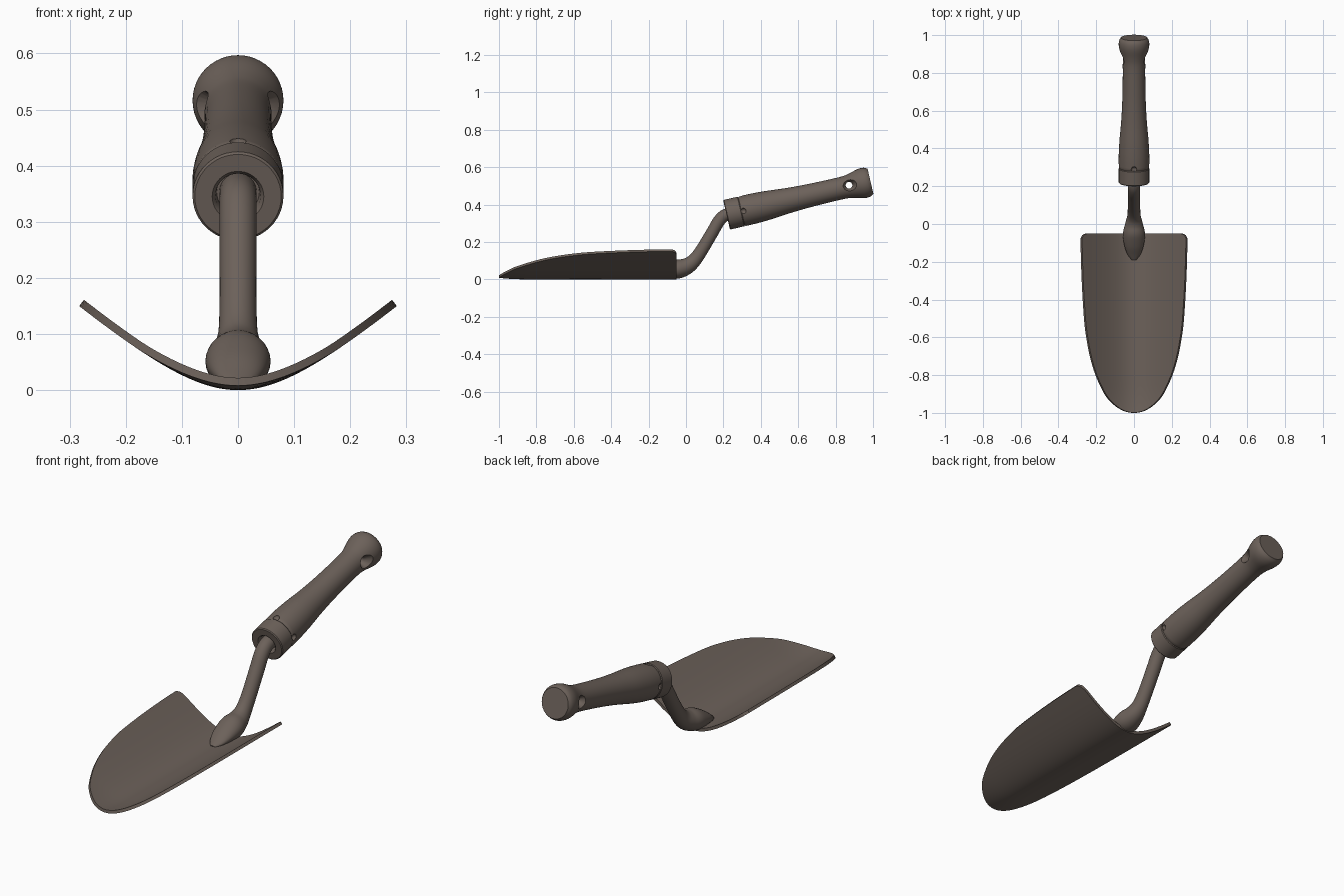
import bpy, bmesh, math
from mathutils import Vector, Matrix

cube = bpy.data.objects.get("Cube")
if cube:
    bpy.data.objects.remove(cube)

metal = bpy.data.materials.new("warm_grey_brown")
metal.use_nodes = True
COLOR = (0.15, 0.12, 0.102, 1)
metal.diffuse_color = COLOR
shader = metal.node_tree.nodes["Principled BSDF"]
shader.inputs["Base Color"].default_value = COLOR
shader.inputs["Roughness"].default_value = 0.6

TILT = math.radians(13.1)
AXIS = Vector((0, math.cos(TILT), math.sin(TILT)))
HANDLE_START = Vector((0, 0.217, 0.345))


def smooth(points, steps):
    """Catmull-Rom resampling of a list of tuples."""
    pts = [Vector(p) for p in points]
    pts = [pts[0]] + pts + [pts[-1]]
    out = []
    for a, b, c, d in zip(pts, pts[1:], pts[2:], pts[3:]):
        for i in range(steps):
            t = i / steps
            out.append(0.5 * (2 * b + (c - a) * t + (2 * a - 5 * b + 4 * c - d) * t * t
                              + (3 * b - a - 3 * c + d) * t ** 3))
    return out + [pts[-1]]


def finish(name, bm):
    bmesh.ops.recalc_face_normals(bm, faces=bm.faces)
    mesh = bpy.data.meshes.new(name)
    bm.to_mesh(mesh)
    bm.free()
    mesh.materials.append(metal)
    obj = bpy.data.objects.new(name, mesh)
    bpy.context.collection.objects.link(obj)
    return obj


def select(obj):
    bpy.ops.object.select_all(action='DESELECT')
    obj.select_set(True)
    bpy.context.view_layer.objects.active = obj


def shade(obj, angle=35):
    select(obj)
    bpy.ops.object.shade_smooth_by_angle(angle=math.radians(angle))


def tube(name, rings, sides=40):
    """Loft of ellipses: (centre, direction, x radius, other radius)."""
    bm = bmesh.new()
    loops = []
    for centre, direction, rx, rn in rings:
        normal = Vector((1, 0, 0)).cross(direction).normalized()
        loops.append([bm.verts.new(centre + Vector((rx * math.cos(a), 0, 0)) + normal * rn * math.sin(a))
                      for a in (math.tau * i / sides for i in range(sides))])
    for a, b in zip(loops, loops[1:]):
        for i in range(sides):
            j = (i + 1) % sides
            bm.faces.new((a[i], a[j], b[j], b[i]))
    bm.faces.new(loops[0])
    bm.faces.new(loops[-1])
    return finish(name, bm)


def lathe(name, profile):
    """Turned part on the handle axis from (distance, radius) pairs."""
    return tube(name, [(HANDLE_START + AXIS * s, AXIS, r, r) for s, r in profile], 48)


def cut(obj, cutter):
    mod = obj.modifiers.new("cut", 'BOOLEAN')
    mod.operation = 'DIFFERENCE'
    mod.solver = 'EXACT'
    mod.object = cutter
    select(obj)
    bpy.ops.object.modifier_apply(modifier=mod.name)


# Blade: curved trough following a rounded outline (y, half width)
outline = [(-1, 0.012), (-0.994, 0.042), (-0.98, 0.075), (-0.95, 0.115), (-0.9, 0.157),
           (-0.8, 0.204), (-0.7, 0.234), (-0.6, 0.253), (-0.5, 0.265), (-0.3, 0.277),
           (-0.1, 0.283), (-0.07, 0.28), (-0.056, 0.27), (-0.05, 0.252)]
COLS = 32
bm = bmesh.new()
rows = []
for y, width in smooth(outline, 4):
    lift = 0.008 * max(0, (-y - 0.85) / 0.15) ** 2
    row = []
    for i in range(COLS + 1):
        x = width * (2 * i / COLS - 1)
        row.append(bm.verts.new((x, y, math.hypot(0.875 * x, 0.13) - 0.13 + lift)))
    rows.append(row)
for a, b in zip(rows, rows[1:]):
    for i in range(COLS):
        bm.faces.new((a[i], a[i + 1], b[i + 1], b[i]))
blade = finish("blade", bm)
if blade.data.polygons[0].normal.z < 0:
    blade.data.flip_normals()
solid = blade.modifiers.new("thickness", 'SOLIDIFY')
solid.thickness = 0.014
solid.offset = 1
select(blade)
bpy.ops.object.modifier_apply(modifier=solid.name)
shade(blade, 40)

# Shank: flared socket on the blade, bent up into the handle (y, z, x radius, other radius)
path = smooth([(-0.19, 0.012, 0.012, 0.006), (-0.16, 0.022, 0.035, 0.016), (-0.11, 0.038, 0.052, 0.034),
               (-0.05, 0.053, 0.058, 0.05), (0, 0.068, 0.047, 0.045), (0.04, 0.097, 0.036, 0.038),
               (0.08, 0.15, 0.033, 0.034), (0.14, 0.25, 0.033, 0.033), (0.175, 0.31, 0.033, 0.033),
               (0.21, 0.343, 0.033, 0.033), (0.27, 0.358, 0.033, 0.033)], 5)
rings = []
for i, p in enumerate(path):
    step = path[min(i + 1, len(path) - 1)] - path[max(i - 1, 0)]
    rings.append((Vector((0, p[0], p[1])), Vector((0, step[0], step[1])), p[2], p[3]))
shank = tube("shank", rings, 32)
shade(shank, 50)

# Ferrule: collar with a recessed mouth round the shank
ferrule = lathe("ferrule", [(0.035, 0.01), (0.035, 0.038), (0.008, 0.04), (0, 0.046), (0, 0.077),
                            (0.004, 0.081), (0.078, 0.081), (0.082, 0.078), (0.082, 0.01)])

# Grip: waisted handle with a flared, flat butt
curve = smooth([(0.088, 0.081), (0.15, 0.081), (0.23, 0.077), (0.32, 0.069), (0.42, 0.063),
                (0.54, 0.06), (0.64, 0.06), (0.685, 0.066), (0.73, 0.078), (0.755, 0.081),
                (0.775, 0.078), (0.79, 0.069)], 4)
grip = lathe("grip", [(0.08, 0.01), (0.08, 0.077)] + [tuple(p) for p in curve])

# Hanging hole with countersunk ends
hole_centre = HANDLE_START + AXIS * 0.672 + Vector((0, 0, 0.006))
hole = tube("hole_cutter", [(Vector((0, 0, z)), Vector((0, 0, 1)), r, r) for z, r in
                            ((-0.1, 0.06), (-0.04, 0.018), (0.04, 0.018), (0.1, 0.06))], 24)
hole.matrix_world = Matrix.Translation(hole_centre) @ Matrix.Rotation(math.pi / 2, 4, 'Y')
cutters = [hole]

# Crimp dimples at the top and sides of the ferrule joint
up = Vector((0, -math.sin(TILT), math.cos(TILT)))
for side in (up, Vector((1, 0, 0)), Vector((-1, 0, 0))):
    bm = bmesh.new()
    bmesh.ops.create_icosphere(bm, subdivisions=2, radius=0.016)
    dimple = finish("dimple_cutter", bm)
    dimple.location = HANDLE_START + AXIS * 0.092 + side * 0.083
    cutters.append(dimple)

bpy.context.view_layer.update()
for cutter in cutters:
    cutter.hide_render = True
    cut(grip, cutter)
for cutter in cutters:
    bpy.data.objects.remove(cutter)
shade(ferrule)
shade(grip)
